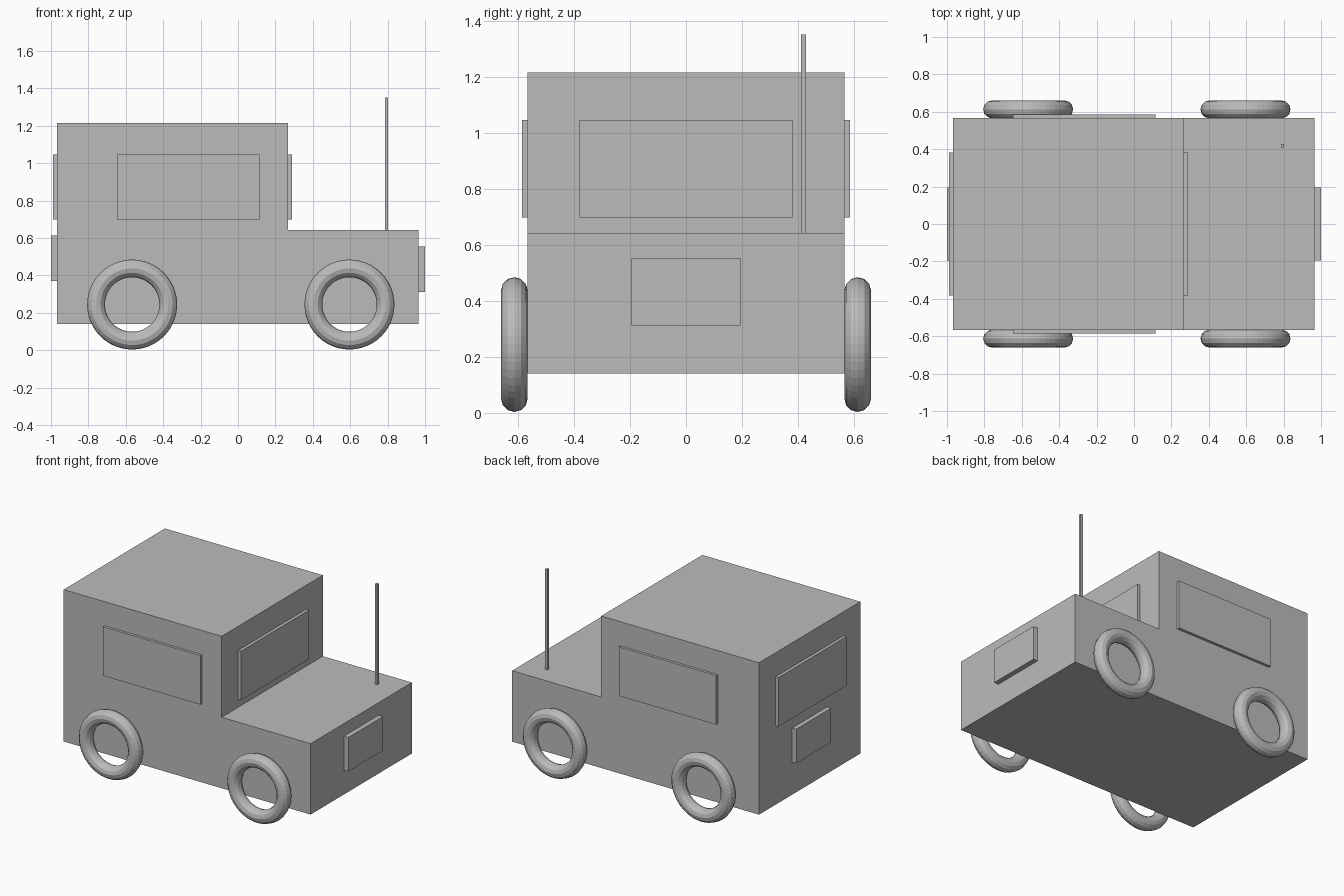
import bpy, bmesh, math

if "Cube" in bpy.data.objects:
    bpy.data.objects.remove(bpy.data.objects["Cube"])

grey = bpy.data.materials.new("plain_grey")
grey.diffuse_color = (0.5, 0.5, 0.5, 1)
grey.use_nodes = True
grey.node_tree.nodes["Principled BSDF"].inputs["Base Color"].default_value = grey.diffuse_color


def box(name, x, y, z):
    """Box from (min, max) ranges on each axis."""
    bpy.ops.mesh.primitive_cube_add(size=1)
    ob = bpy.context.object
    ob.name = name
    for v in ob.data.vertices:
        v.co = [(r[0] + r[1]) / 2 + c * (r[1] - r[0]) for r, c in zip((x, y, z), v.co)]
    ob.data.materials.append(grey)
    return ob


# Body: L-shaped side profile extruded across the width
profile = [(-0.968, 0.14), (0.965, 0.14), (0.965, 0.642),
           (0.268, 0.642), (0.268, 1.215), (-0.968, 1.215)]
HALF = 0.566
bm = bmesh.new()
face = bm.faces.new([bm.verts.new((x, -HALF, z)) for x, z in profile])
ext = bmesh.ops.extrude_face_region(bm, geom=[face])
bmesh.ops.translate(bm, vec=(0, 2 * HALF, 0),
                    verts=[g for g in ext["geom"] if isinstance(g, bmesh.types.BMVert)])
bmesh.ops.recalc_face_normals(bm, faces=bm.faces)
mesh = bpy.data.meshes.new("body")
bm.to_mesh(mesh)
bm.free()
mesh.materials.append(grey)
bpy.context.collection.objects.link(bpy.data.objects.new("body", mesh))

# Windows
win_z = (0.698, 1.045)
box("windscreen", (0.25, 0.29), (-0.381, 0.381), win_z)
box("rear_window", (-0.99, -0.95), (-0.381, 0.381), win_z)
box("right_window", (-0.646, 0.116), (-0.585, -0.55), win_z)
box("left_window", (-0.646, 0.116), (0.55, 0.585), win_z)

# Front and rear plates
box("front_plate", (0.95, 1.0), (-0.195, 0.195), (0.312, 0.553))
box("rear_plate", (-1.0, -0.95), (-0.195, 0.195), (0.37, 0.612))

# Antenna on the bonnet
box("antenna", (0.785, 0.803), (0.41, 0.428), (0.63, 1.352))

# Ring tyres
for x, end in ((0.596, "front"), (-0.566, "rear")):
    for y, side in ((-0.613, "right"), (0.613, "left")):
        bpy.ops.mesh.primitive_torus_add(
            location=(x, y, 0.244), rotation=(math.pi / 2, 0, 0),
            major_radius=0.193, minor_radius=0.0475,
            major_segments=48, minor_segments=12)
        tyre = bpy.context.object
        tyre.name = f"{end}_{side}_tyre"
        tyre.data.materials.append(grey)
